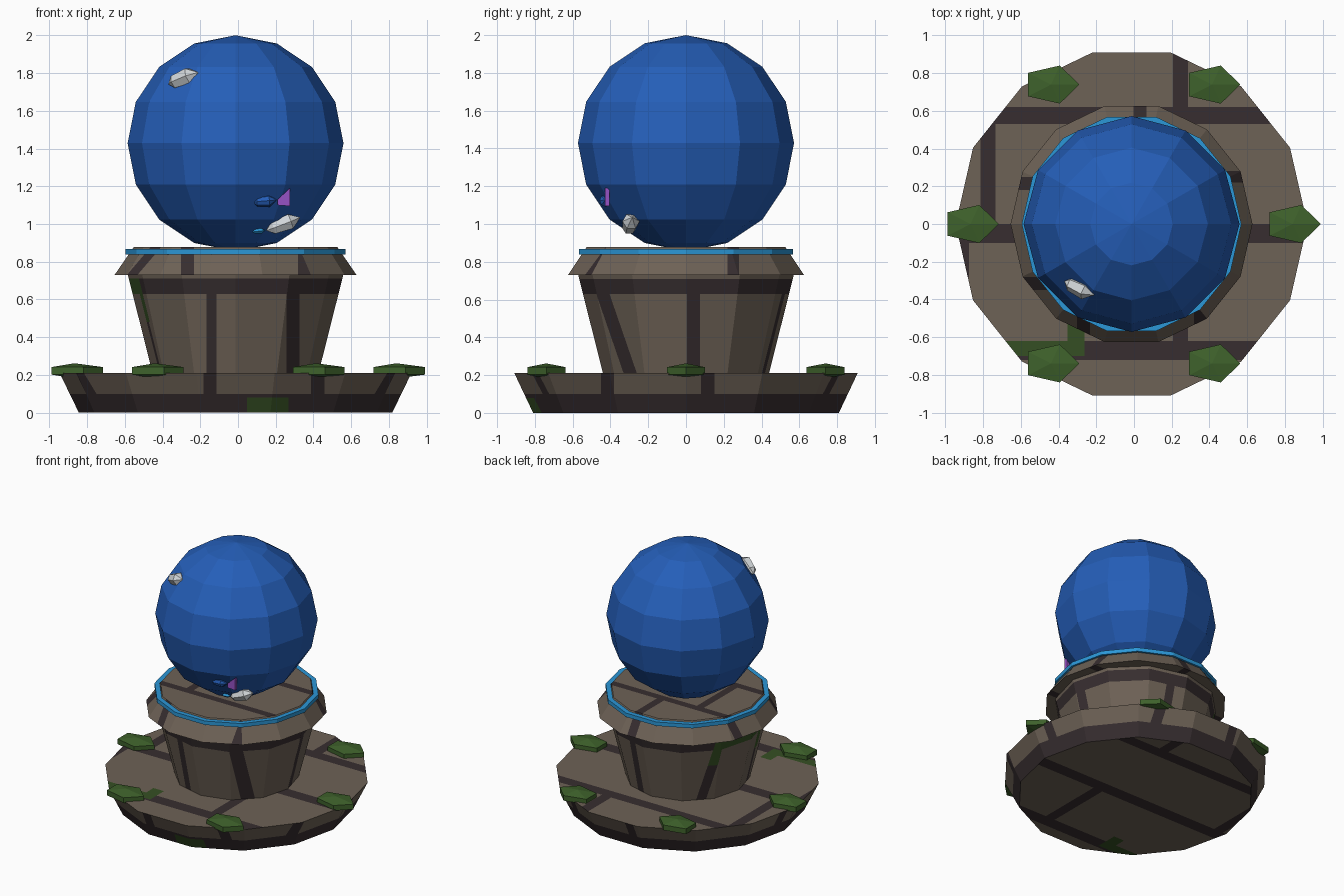
import bpy, bmesh
from math import sin, cos, pi
from mathutils import Vector

cube = bpy.data.objects.get("Cube")
if cube:
    bpy.data.objects.remove(cube, do_unlink=True)

CX = -0.013   # shared axis of the stand
BIG = 9       # open end of a paint box


def material(name, rgb):
    m = bpy.data.materials.new(name)
    m.use_nodes = True
    m.diffuse_color = (*rgb, 1)
    bsdf = next(n for n in m.node_tree.nodes if n.type == 'BSDF_PRINCIPLED')
    bsdf.inputs["Base Color"].default_value = (*rgb, 1)
    bsdf.inputs["Roughness"].default_value = 0.9
    return m


STONE = material("brown stone", (0.155, 0.122, 0.093))
MORTAR = material("dark mortar", (0.038, 0.027, 0.029))
LICHEN = material("mossy stone", (0.036, 0.078, 0.017))
MOSS = material("leaf green", (0.048, 0.120, 0.024))
BLUE = material("deep blue", (0.018, 0.112, 0.480))
CYAN = material("bright cyan", (0.024, 0.310, 0.680))
WHITE = material("pale grey", (0.640, 0.670, 0.690))
PURPLE = material("purple", (0.310, 0.085, 0.560))


def lathe(profile, sides, closed=False):
    """Spin (radius, height) points into a faceted solid."""
    bm = bmesh.new()
    rings = [[bm.verts.new((r * cos(2 * pi * i / sides), r * sin(2 * pi * i / sides), z))
              for i in range(sides)] for r, z in profile]
    pairs = list(zip(rings, rings[1:]))
    if closed:
        pairs.append((rings[-1], rings[0]))
    for a, b in pairs:
        for i in range(sides):
            j = (i + 1) % sides
            bm.faces.new((a[i], a[j], b[j], b[i]))
    if not closed:
        for ring, (r, z) in ((rings[0], profile[0]), (rings[-1], profile[-1])):
            if r > 0:
                bm.faces.new(ring)
    bmesh.ops.remove_doubles(bm, verts=bm.verts, dist=1e-5)
    bmesh.ops.recalc_face_normals(bm, faces=bm.faces)
    return bm


def facing(face):
    """Main direction of a face, such as '+x'."""
    n = face.normal
    if abs(n.z) > 0.9:
        return '+z' if n.z > 0 else '-z'
    if abs(n.x) >= abs(n.y) - 0.001 and n.x < 0:
        return '-x'
    if abs(n.x) > abs(n.y) + 0.001:
        return '+x'
    return '+y' if n.y > 0 else '-y'


def paint(bm, sides, slot, x=(-BIG, BIG), y=(-BIG, BIG), z=(-BIG, BIG)):
    """Cut faces along the limits of a box and colour what lies inside."""
    spans = (x, y, z)
    for axis, span in enumerate(spans):
        for limit in span:
            if abs(limit) == BIG:
                continue
            faces = [f for f in bm.faces if facing(f) in sides]
            geom = list({e for f in faces for e in f.edges}) + faces
            geom += list({v for f in faces for v in f.verts})
            normal, point = Vector(), Vector()
            normal[axis], point[axis] = 1, limit
            bmesh.ops.bisect_plane(bm, geom=geom, dist=1e-5, plane_co=point, plane_no=normal)
    for f in bm.faces:
        c = f.calc_center_median()
        if facing(f) in sides and all(s[0] < c[k] < s[1] for k, s in enumerate(spans)):
            f.material_index = slot


def finish(bm, name, mats, location=(CX, 0, 0)):
    mesh = bpy.data.meshes.new(name)
    bm.to_mesh(mesh)
    bm.free()
    for m in mats:
        mesh.materials.append(m)
    obj = bpy.data.objects.new(name, mesh)
    obj.location = location
    bpy.context.collection.objects.link(obj)
    return obj


ROCK = (STONE, MORTAR, LICHEN)
WALLS = ('+x', '-x', '+y', '-y')
FLATS = ('+z', '-z')

# Base disc: brick courses on the flats, a dark lower course on the rim
bm = lathe([(0.83, 0), (0.932, 0.21)], 14)
for row in ((-0.72, -0.62), (-0.10, 0), (0.53, 0.62)):
    paint(bm, FLATS, 1, y=row)
paint(bm, FLATS, 1, x=(0.22, 0.30), y=(0.62, BIG))
paint(bm, FLATS, 1, x=(-0.80, -0.72), y=(0, 0.53))
paint(bm, FLATS, 1, x=(0.22, 0.30), y=(-0.62, -0.10))
paint(bm, FLATS, 1, x=(-0.91, -0.86), y=(-0.28, -0.10))
paint(bm, FLATS, 2, x=(-0.67, -0.25), y=(-0.70, -0.62))
paint(bm, FLATS, 2, x=(-0.34, -0.25), y=(-0.62, -0.53))
paint(bm, WALLS, 1, z=(-BIG, 0.10))
for x in ((-0.66, -0.58), (-0.17, -0.10), (0.40, 0.47)):
    paint(bm, ('-y', '+y'), 1, x=x, z=(0.10, BIG))
for y in ((-0.45, -0.38), (0.08, 0.15)):
    paint(bm, ('-x', '+x'), 1, y=y, z=(0.10, BIG))
paint(bm, ('-y',), 2, x=(0.06, 0.28), z=(-BIG, 0.08))
finish(bm, "base", ROCK)

# Tapered pedestal with a dark band under the collar
bm = lathe([(0.437, 0.20), (0.572, 0.735)], 12)
paint(bm, WALLS, 1, z=(0.63, 0.71))
paint(bm, ('-y',), 1, x=(-0.155, -0.10), z=(-BIG, 0.63))
paint(bm, ('-y',), 1, x=(0.27, 0.34), z=(-BIG, 0.63))
paint(bm, ('+y',), 1, x=(0.08, 0.14), z=(-BIG, 0.63))
paint(bm, ('+x',), 1, y=(0.005, 0.075), z=(-BIG, 0.63))
paint(bm, ('-x',), 1, y=(0.26, 0.31), z=(-BIG, 0.63))
paint(bm, ('-x',), 1, y=(-0.18, -0.14), z=(-BIG, 0.63))
paint(bm, ('-x',), 2, y=(-0.20, 0.31), z=(0.63, 0.71))
paint(bm, ('-x',), 2, y=(0.26, 0.31), z=(0.50, 0.63))
paint(bm, ('-x',), 2, y=(-0.20, -0.14), z=(0.48, 0.63))
finish(bm, "pedestal", ROCK)

# Sloped collar with upright joints
bm = lathe([(0.641, 0.73), (0.54, 0.877)], 14)
for side, x in (('-y', (-0.29, -0.22)), ('-y', (0.33, 0.40)), ('+y', (0.01, 0.08))):
    paint(bm, (side,), 1, x=x)
for side, y in (('+x', (0.22, 0.28)), ('-x', (0.18, 0.25)), ('-x', (-0.35, -0.28))):
    paint(bm, (side,), 1, y=y)
paint(bm, FLATS, 1, y=(-0.27, -0.21))
paint(bm, FLATS, 1, y=(0.20, 0.26))
paint(bm, FLATS, 1, x=(0.02, 0.08), y=(0.26, BIG))
paint(bm, FLATS, 1, x=(-0.28, -0.22), y=(-0.21, 0.20))
finish(bm, "collar", ROCK)

# Cyan band around the collar
finish(lathe([(0.53, 0.838), (0.582, 0.838), (0.582, 0.868), (0.53, 0.868)], 14, closed=True),
       "glowing_ring", (CYAN,))

# Large faceted ball
arc = [(0.572 * sin(pi * i / 8), -0.572 * cos(pi * i / 8)) for i in range(9)]
finish(lathe(arc, 12), "ball", (BLUE,), (CX, 0, 1.428))

# Six moss clumps around the base
for i in range(6):
    a = i * pi / 3
    clump = lathe([(0, -0.04), (1, -0.02), (1, 0.02), (0, 0.04)], 5)
    bmesh.ops.scale(clump, vec=(0.15, 0.106, 1), verts=clump.verts)
    finish(clump, f"moss_clump_{i + 1}", (MOSS,),
           (CX + 0.853 * cos(a), 0.853 * sin(a), 0.222))


def nugget(name, mat, place, direction, length, width, sides=6):
    bm = lathe([(0, -length), (width * 0.8, -length * 0.6),
                (width, length * 0.4), (0, length)], sides)
    obj = finish(bm, name, (mat,), place)
    obj.rotation_euler = Vector(direction).to_track_quat('Z', 'Y').to_euler()
    return obj


# Small pieces set into the ball
nugget("upper_shard", WHITE, (-0.29, -0.34, 1.772), (0.15, -0.07, 0.06), 0.093, 0.048)
nugget("lower_shard", WHITE, (0.24, -0.295, 1.00), (0.18, 0.02, 0.07), 0.098, 0.046)
nugget("small_body", BLUE, (0.14, -0.425, 1.122), (1, 0, 0.08), 0.066, 0.033, 8)
nugget("small_fin", CYAN, (0.11, -0.30, 0.962), (1, 0, 0.12), 0.035, 0.014, 4)

# Purple tail plate, widening toward the left
bm = bmesh.new()
outline = [(0.21, 1.10), (0.275, 1.095), (0.275, 1.19), (0.21, 1.13)]
front = bm.faces.new([bm.verts.new((x, -0.43, z)) for x, z in outline])
solid = bmesh.ops.extrude_face_region(bm, geom=[front])
bmesh.ops.translate(bm, vec=(0, 0.025, 0),
                    verts=[v for v in solid["geom"] if isinstance(v, bmesh.types.BMVert)])
bmesh.ops.recalc_face_normals(bm, faces=bm.faces)
finish(bm, "small_tail", (PURPLE,), (0, 0, 0))
